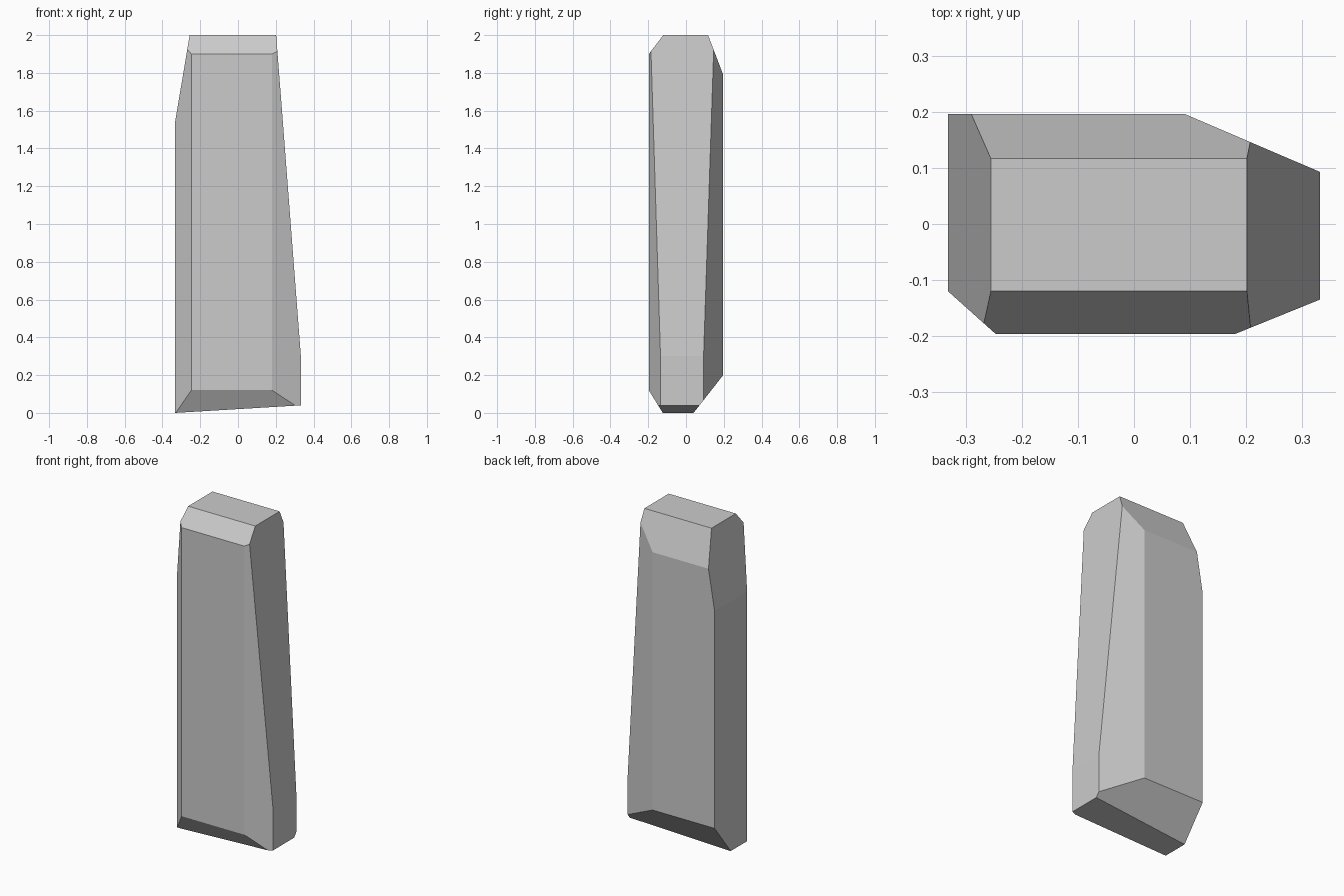
import bpy, bmesh
from mathutils import Vector, Matrix

if "Cube" in bpy.data.objects:
    bpy.data.objects.remove(bpy.data.objects["Cube"])

W, D, H = 0.333, 0.197, 2.0

# Block that the slab is carved from
bm = bmesh.new()
bmesh.ops.create_cube(bm, size=1.0, matrix=Matrix.Translation((0, 0, H / 2)) @ Matrix.Diagonal((2 * W, 2 * D, H, 1)))
centre = Vector((0, 0, H / 2))


def slice_off(a, b, axis):
    """Cut away the outside of the plane through a and b that runs along axis."""
    a, b = Vector(a), Vector(b)
    normal = (b - a).cross(Vector(axis)).normalized()
    if normal.dot(a - centre) < 0:
        normal.negate()
    bmesh.ops.bisect_plane(bm, geom=bm.verts[:] + bm.edges[:] + bm.faces[:], dist=1e-6,
                           plane_co=a, plane_no=normal, clear_outer=True)
    bmesh.ops.holes_fill(bm, edges=[e for e in bm.edges if e.is_boundary], sides=0)


X, Y, Z = (1, 0, 0), (0, 1, 0), (0, 0, 1)

# Upright corner facets
slice_off((-0.247, -D, 0), (-W, -0.12, 0), Z)
slice_off((0.18, -D, 0), (W, -0.135, 0), Z)
slice_off((0.09, D, 0), (W, 0.093, 0), Z)

# Tapered sides and slanted base
slice_off((W, 0, 0.30), (0.202, 0, H), Y)
slice_off((-W, 0, 1.54), (-0.256, 0, H), Y)
slice_off((-W, 0, 0), (W, 0, 0.04), Y)

# Top and bottom bevels, front and back
slice_off((0, -D, 1.90), (0, -0.12, H), X)
slice_off((0, D, 1.79), (0, 0.117, H), X)
slice_off((0, -D, 0.12), (0, -0.123, 0), X)
slice_off((0, D, 0.20), (0, 0.04, 0), X)

bmesh.ops.recalc_face_normals(bm, faces=bm.faces[:])
mesh = bpy.data.meshes.new("standing_stone")
bm.to_mesh(mesh)
bm.free()
bpy.context.collection.objects.link(bpy.data.objects.new("standing_stone", mesh))
